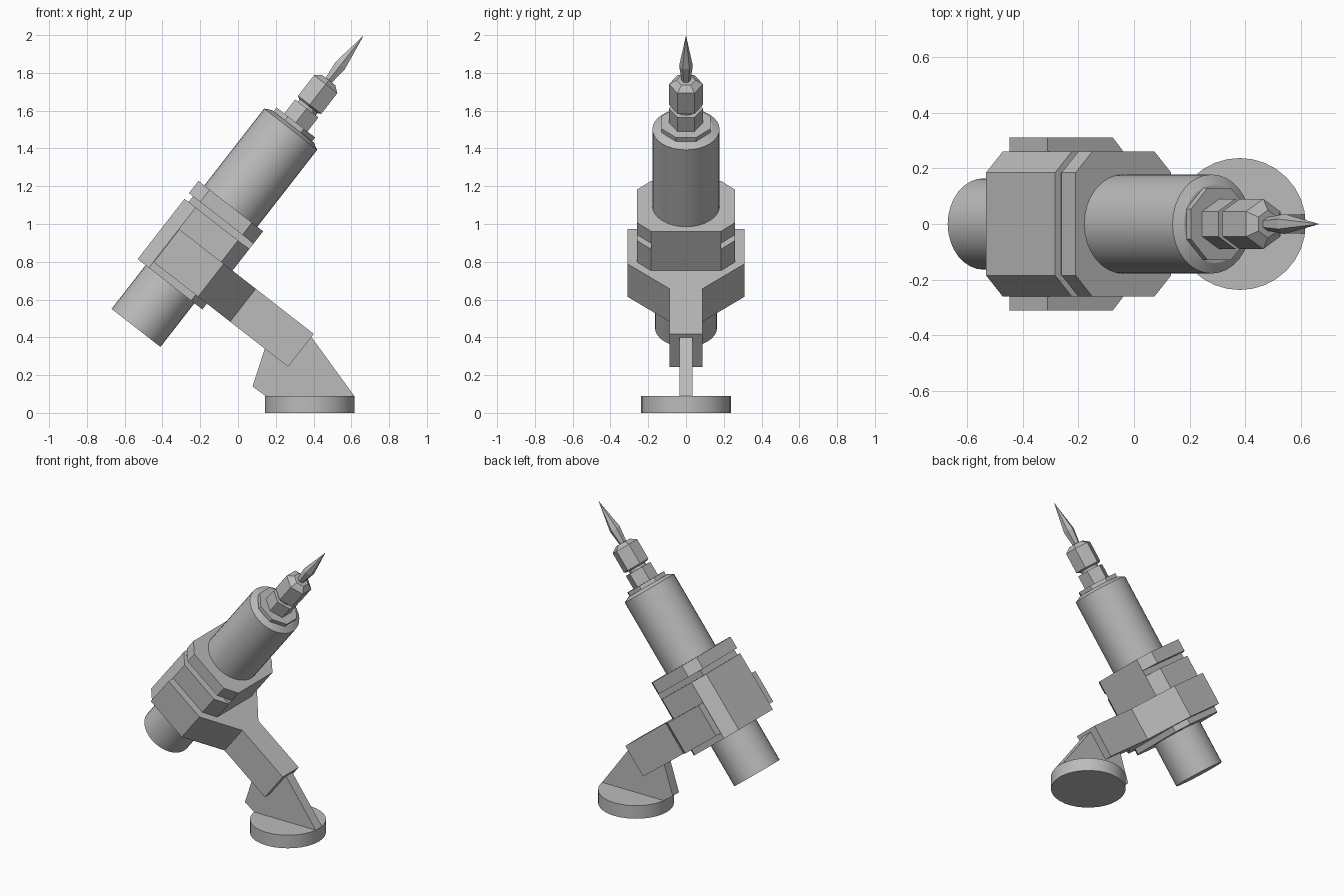
import bpy, bmesh, math
from mathutils import Matrix, Vector

if "Cube" in bpy.data.objects:
    bpy.data.objects.remove(bpy.data.objects["Cube"], do_unlink=True)

GREY = (0.5, 0.5, 0.5, 1)
mat = bpy.data.materials.new("plain_grey")
mat.use_nodes = True
mat.diffuse_color = GREY
mat.node_tree.nodes["Principled BSDF"].inputs["Base Color"].default_value = GREY

# Tilted frame: local z runs along the tool, local x points down the arm
TILT = Matrix.Translation((-0.54, 0, 0.45)) @ Matrix.Rotation(math.radians(37.9), 4, 'Y')
UPRIGHT = Matrix.Identity(4)


def finish(name, bm, frame, smooth=False):
    bmesh.ops.recalc_face_normals(bm, faces=bm.faces)
    mesh = bpy.data.meshes.new(name)
    bm.to_mesh(mesh)
    bm.free()
    obj = bpy.data.objects.new(name, mesh)
    bpy.context.collection.objects.link(obj)
    mesh.materials.append(mat)
    obj.matrix_world = frame
    if smooth:
        bpy.ops.object.select_all(action='DESELECT')
        obj.select_set(True)
        bpy.context.view_layer.objects.active = obj
        bpy.ops.object.shade_smooth_by_angle(angle=math.radians(25))
    return obj


def prism(name, corners, push, frame=TILT):
    """Extrude a flat polygon along the push vector."""
    bm = bmesh.new()
    face = bm.faces.new([bm.verts.new(c) for c in corners])
    out = bmesh.ops.extrude_face_region(bm, geom=[face])
    moved = [v for v in out["geom"] if isinstance(v, bmesh.types.BMVert)]
    bmesh.ops.translate(bm, verts=moved, vec=Vector(push))
    return finish(name, bm, frame)


def turned(name, profile, sides, frame=TILT, phase=0.0, smooth=False):
    """Stack rings of (radius, height); a zero radius makes a point."""
    bm = bmesh.new()
    rings = []
    for r, z in profile:
        n = sides if r else 1
        rings.append([bm.verts.new((r * math.cos(phase + math.tau * i / sides),
                                    r * math.sin(phase + math.tau * i / sides), z))
                      for i in range(n)])
    for low, high in zip(rings, rings[1:]):
        for i in range(sides):
            j = (i + 1) % sides
            if len(high) == 1:
                bm.faces.new((low[i], low[j], high[0]))
            else:
                bm.faces.new((low[i], low[j], high[j], high[i]))
    bm.faces.new(rings[0][::-1])
    if len(rings[-1]) > 1:
        bm.faces.new(rings[-1])
    return finish(name, bm, frame, smooth)


def clamp_slab(name, z0, z1):
    """Rectangular slab with four chamfered corners."""
    x, y, cut = 0.217, 0.26, 0.075
    quarter = [(x, y - cut), (x - cut, y)]
    half = quarter + [(-a, b) for a, b in reversed(quarter)]
    ring = half + [(-a, -b) for a, b in half]
    prism(name, [(a, b, z0) for a, b in ring], (0, 0, z1 - z0))


# Barrel
turned("lower_barrel", [(0.164, 0), (0.164, 0.5)], 32, smooth=True)
turned("upper_barrel", [(0.178, 0.5), (0.178, 1.333), (0.14, 1.352)], 32, smooth=True)

# Clamp: two slabs joined by a core that leaves a slot on three sides
clamp_slab("clamp_block", 0.293, 0.697)
clamp_slab("clamp_plate", 0.735, 0.817)
prism("clamp_core", [(-0.19, -0.185, 0.69), (0.217, -0.185, 0.69),
                     (0.217, 0.185, 0.69), (-0.19, 0.185, 0.69)], (0, 0, 0.05))

# Collet: flange, neck, nut and pointed bit
turned("flange", [(0.14, 1.34), (0.14, 1.378)], 8, phase=math.pi / 8)
turned("collet_neck", [(0.09, 1.37), (0.09, 1.472)], 6, phase=math.pi / 6)
turned("collet_groove", [(0.06, 1.47), (0.06, 1.5)], 12)
turned("collet_nut", [(0.075, 1.488), (0.09, 1.497), (0.09, 1.635), (0.05, 1.662)],
       6, phase=math.pi / 6)
turned("bit", [(0.022, 1.64), (0.036, 1.76), (0, 1.963)], 6, phase=math.pi / 6)

# Forked arm
side = [(-0.14, 0.31), (0.158, 0.31), (0.373, 0.087), (0.762, 0.087)]
outline = side + [(a, -b) for a, b in reversed(side)]
prism("forked_arm", [(a, b, 0.332) for a, b in outline], (0, 0, 0.221))

# Stand
gusset = [(0.39, 0.40), (0.615, 0.09), (0.145, 0.09), (0.077, 0.14), (0.145, 0.35)]
prism("stand_gusset", [(x, -0.034, z) for x, z in gusset], (0, 0.068, 0), UPRIGHT)
turned("base_disc", [(0.237, 0), (0.237, 0.09)], 32,
       Matrix.Translation((0.38, 0, 0)), smooth=True)
